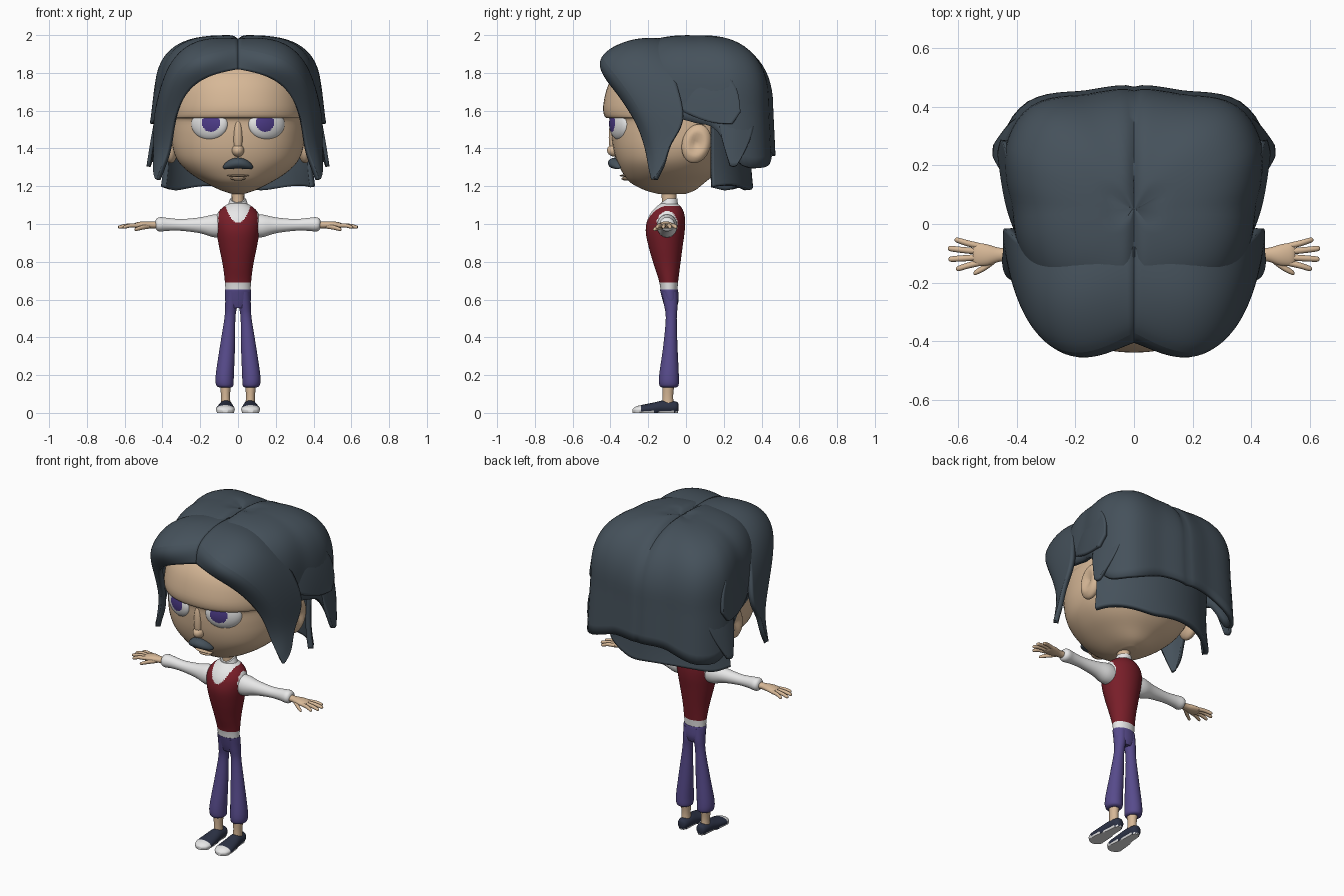
import bpy, bmesh, math
from mathutils import Matrix, Vector

if "Cube" in bpy.data.objects:
    bpy.data.objects.remove(bpy.data.objects["Cube"])

def material(name, *rgb):
    m = bpy.data.materials.new(name)
    m.diffuse_color = (*rgb, 1)
    m.use_nodes = True
    m.node_tree.nodes["Principled BSDF"].inputs["Base Color"].default_value = m.diffuse_color
    return m

HAIR = material("slate hair", .06, .083, .105)
SKIN = material("skin", .68, .48, .31)
WHITE = material("white", .82, .82, .82)
RED = material("dark red", .19, .013, .022)
PURPLE = material("purple cloth", .095, .07, .26)
IRIS = material("iris purple", .075, .045, .25)
NAVY = material("navy shoe", .025, .032, .06)

def finish(name, bm, mats, mirror=False, rule=None, thick=0, sub=0):
    """Turn a bmesh into an object; rule(face centre) gives a material index."""
    bmesh.ops.remove_doubles(bm, verts=bm.verts, dist=1e-5)
    bmesh.ops.recalc_face_normals(bm, faces=bm.faces)
    for f in bm.faces:
        f.smooth = True
        if rule:
            f.material_index = rule(f.calc_center_median())
    me = bpy.data.meshes.new(name)
    bm.to_mesh(me)
    bm.free()
    ob = bpy.data.objects.new(name, me)
    bpy.context.collection.objects.link(ob)
    for m in mats:
        me.materials.append(m)
    if sub:
        s = ob.modifiers.new("smooth", 'SUBSURF')
        s.levels = s.render_levels = sub
        s.boundary_smooth = 'PRESERVE_CORNERS'
    if thick:
        s = ob.modifiers.new("thickness", 'SOLIDIFY')
        s.thickness, s.offset = thick, 0
    if mirror:
        ob.modifiers.new("mirror", 'MIRROR').use_mirror_merge = False
    return ob

def spline(pts, steps):
    """Catmull-Rom through tuples of any length."""
    out, n = [], len(pts)
    for i in range(n - 1):
        a, b, c, d = pts[max(i - 1, 0)], pts[i], pts[i + 1], pts[min(i + 2, n - 1)]
        for k in range(steps):
            t = k / steps
            out.append([q + .5 * t * (r - p + t * (2*p - 5*q + 4*r - s + t * (3*(q - r) + s - p)))
                        for p, q, r, s in zip(a, b, c, d)])
    return out + [list(pts[-1])]

def grid(bm, rows, closed=False):
    vs = [[bm.verts.new(p) for p in r] for r in rows]
    n = len(rows[0])
    for r, s in zip(vs, vs[1:]):
        for j in range(n if closed else n - 1):
            k = (j + 1) % n
            bm.faces.new((r[j], r[k], s[k], s[j]))
    return vs

def loft(name, axis, rings, mats, mirror=False, rule=None, steps=4, seg=32, e=2.0, deform=None):
    """Rings are (position on axis, centre a, centre b, radius a, radius b)."""
    bm, rows = bmesh.new(), []
    for t, a, b, ra, rb in spline(rings, steps):
        row = []
        for j in range(seg):
            c, s = math.cos(math.tau * j / seg), math.sin(math.tau * j / seg)
            u = a + ra * math.copysign(abs(c) ** (2 / e), c)
            v = b + rb * math.copysign(abs(s) ** (2 / e), s)
            p = Vector({'X': (t, u, v), 'Y': (u, t, v), 'Z': (u, v, t)}[axis])
            row.append(deform(p) if deform else p)
        rows.append(row)
    vs = grid(bm, rows, True)
    bm.faces.new(vs[0])
    bm.faces.new(vs[-1])
    return finish(name, bm, mats, mirror, rule)

def ball(name, loc, size, mats, rot=None, mirror=False, rule=None, seg=32, deform=None, cut=None):
    bm = bmesh.new()
    bmesh.ops.create_uvsphere(bm, u_segments=seg, v_segments=seg * 3 // 4, radius=1)
    for v in bm.verts:
        if deform:
            v.co = deform(v.co)
        v.co = Vector([a * b for a, b in zip(v.co, size)])
        v.co = (rot @ v.co if rot else v.co) + Vector(loc)
    if cut:
        bmesh.ops.bisect_plane(bm, geom=bm.verts[:] + bm.edges[:] + bm.faces[:],
                               plane_co=(0, 0, cut), plane_no=(0, 0, 1), clear_outer=True)
    return finish(name, bm, mats, mirror, rule)

def sheet(name, rows, thick, mirror=True):
    bm = bmesh.new()
    grid(bm, rows)
    return finish(name, bm, [HAIR], mirror, thick=thick, sub=3)

# Head: height, front y, back y, half width; the brow steps out above the eyes
face = [(1.16, -.15, .0, .035), (1.18, -.22, .05, .095), (1.22, -.295, .10, .175), (1.27, -.335, .16, .255),
        (1.33, -.365, .21, .315), (1.4, -.385, .27, .345), (1.48, -.395, .30, .355), (1.553, -.4, .32, .358),
        (1.568, -.43, .32, .36), (1.63, -.438, .33, .36), (1.74, -.41, .32, .34), (1.82, -.35, .26, .28),
        (1.89, -.25, .16, .18), (1.93, -.1, .02, .05)]
loft("head", 'Z', [(z, 0, (f + b) / 2, w, (b - f) / 2) for z, f, b, w in face], [SKIN], seg=64, e=2.2)

# Eyes, cut straight under the brow, iris marked by distance
ball("eye", (.15, -.35, 1.53), (.104, .042, .086), [WHITE, IRIS], Matrix.Rotation(math.radians(24), 3, 'Z'),
     True, lambda c: int(math.hypot(c.x - .143, c.z - 1.536) < .048 and c.y < -.35), seg=96, cut=1.568)

# Nose, lips, moustache, ears
ball("nose", (0, -.375, 1.39), (.033, .043, .034), [SKIN])
ball("nose_bridge", (0, -.385, 1.46), (.024, .024, .1), [SKIN])
ball("upper_lip", (0, -.325, 1.256), (.058, .026, .006), [SKIN])
ball("lower_lip", (0, -.316, 1.24), (.04, .026, .01), [SKIN])
ball("moustache", (0, -.375, 1.322), (.08, .038, .029), [HAIR],
     deform=lambda p: Vector((p.x, p.y + .5 * p.x ** 2, p.z - .75 * p.x ** 2)))
ball("ear", (.355, .055, 1.425), (.042, .076, .105), [SKIN], Matrix.Rotation(math.radians(-15), 3, 'X'), True,
     deform=lambda p: Vector((p.x - (1.1 * max(0, .65 - math.hypot(p.y, p.z)) if p.x > 0 else 0), p.y, p.z)))

# Hair cap: angle from the side (-90 front, 90 back), radius, bottom height
CAP = spline([(-90, .40, 1.84), (-60, .40, 1.78), (-40, .41, 1.68), (-20, .405, 1.58), (0, .405, 1.535),
              (14, .44, 1.50), (28, .48, 1.32), (45, .487, 1.30), (67, .415, 1.36), (90, .40, 1.36)], 8)

def cap_at(a):
    a = math.degrees(math.atan2(math.sin(a), abs(math.cos(a))))
    for p, q in zip(CAP, CAP[1:]):
        if a <= q[0] + 1e-6:
            t = (a - p[0]) / (q[0] - p[0])
            return [u + (v - u) * t for u, v in zip(p, q)]
    return CAP[-1]

def cap_point(a, z, off=0):
    n = 2.3 + 1.0 * math.cos(a) ** 2 + .6 * max(0, -math.sin(a))
    u = max(0, (z - 1.62) / .368)
    r = cap_at(a)[1] * max(0, 1 - u ** n) ** (1 / n) * (1 + .12 * max(0, 1.62 - z)) + off
    x = r * math.cos(a)
    part = math.exp(-(x / .02) ** 2)
    return x, .05 + r * math.sin(a) - .006 * part * math.sin(a), z - .02 * u * part

rows = []
for i in range(25):
    angles = [math.tau * j / 96 for j in range(96)]
    rows.append([cap_point(a, 1.988 - (1.988 - cap_at(a)[2]) * (i / 24) ** 2) for a in angles])
bm = bmesh.new()
grid(bm, rows, True)
finish("hair_cap", bm, [HAIR], thick=.024)

# Lower layer of hair at the nape, with a ragged hem
nape = []
for a in range(18, 163, 8):
    c, s = math.cos(math.radians(a)), math.sin(math.radians(a))
    hem = 1.175 + .03 * abs(math.sin(math.radians(a * 2.5)))
    nape.append([(k * .40 * c, .05 + k * .28 * s, z) for z, k in ((1.6, 1.03), (1.45, 1), (1.3, 1.0), (hem, 1.04))])
sheet("nape_hair", nape, .03, False)

# Curtain locks swept from the centre parting to the cheeks (lower edge, middle, upper edge)
sheet("front_lock", [
    [(-.003, -.39, 1.82), (-.003, -.385, 1.93), (-.003, -.22, 1.975), (-.003, -.08, 1.965)],
    [(.15, -.44, 1.80), (.19, -.51, 1.885), (.21, -.27, 2.0), (.22, -.08, 1.96)],
    [(.27, -.37, 1.72), (.345, -.41, 1.81), (.36, -.25, 1.89), (.385, -.08, 1.80)],
    [(.34, -.25, 1.55), (.405, -.24, 1.6), (.43, -.1, 1.6), (.44, .02, 1.55)],
    [(.355, -.2, 1.39), (.40, -.17, 1.42), (.42, -.13, 1.43), (.43, -.09, 1.43)],
    [(.40, -.19, 1.29), (.42, -.165, 1.29), (.43, -.14, 1.3), (.44, -.11, 1.31)],
    [(.42, -.175, 1.235), (.425, -.17, 1.235), (.43, -.165, 1.235), (.435, -.16, 1.24)]], .028)

# Locks lying on the cap, given as (angle, height) with an offset for each row
def cap_lock(name, rows, thick):
    sheet(name, [[cap_point(math.radians(a), z, off) for a, z in r] for off, r in rows], thick)

cap_lock("side_lock", [(-.015, [(-50, 1.74), (-38, 1.84), (-20, 1.93)]),
                       (.012, [(-12, 1.6), (-3, 1.72), (10, 1.86)]),
                       (.016, [(10, 1.53), (17, 1.63), (28, 1.75)]),
                       (.022, [(23, 1.53), (25, 1.55), (28, 1.59)])], .022)
cap_lock("back_wisp", [(-.005, [(16, 1.58), (27, 1.6), (40, 1.58)]),
                       (.012, [(16, 1.48), (25, 1.48), (36, 1.46)]),
                       (.028, [(21, 1.31), (23, 1.30), (25, 1.31)])], .02)

# Neck and collar
loft("neck", 'Z', [(1.04, 0, -.09, .04, .042), (1.13, 0, -.09, .033, .038), (1.21, 0, -.09, .037, .045)], [SKIN])
loft("collar", 'Z', [(1.07, 0, -.092, .068, .06), (1.10, 0, -.092, .054, .05), (1.135, 0, -.09, .042, .045)],
     [WHITE], deform=lambda p: p - Vector((0, 0, .7 * max(0, -.1 - p.y))))

# Shirt and vest: white hem, round neckline and arm holes
def vest(c):
    neckline = c.y < -.09 and c.z > 1.005 + 20 * c.x ** 2
    arm_hole = abs(c.x) > .06 and ((c.y + .1) / .055) ** 2 + ((c.z - 1.0) / .068) ** 2 < 1
    return 0 if c.z < .695 or c.z > 1.095 or neckline or arm_hole else 1

loft("torso", 'Z', [(.645, 0, -.09, .066, .044), (.70, 0, -.092, .07, .051), (.78, 0, -.1, .08, .069),
                    (.88, 0, -.108, .1, .09), (.96, 0, -.11, .114, .103), (1.02, 0, -.105, .119, .1),
                    (1.06, 0, -.098, .106, .087), (1.09, 0, -.092, .078, .066), (1.11, 0, -.09, .045, .042)],
     [WHITE, RED], rule=vest, steps=8, seg=96)

# Sleeves with puffed cuffs
loft("sleeve", 'X', [(.07, -.1, .99, .05, .06), (.13, -.1, .99, .054, .06), (.2, -.1, .993, .041, .042),
                     (.3, -.1, .995, .032, .031), (.37, -.1, .998, .034, .034), (.41, -.1, .998, .04, .038),
                     (.428, -.1, .998, .035, .033), (.436, -.1, .998, .024, .022)], [WHITE], True)

# Hands
loft("palm", 'X', [(.42, -.103, .995, .022, .019), (.46, -.105, .995, .024, .018), (.50, -.106, .995, .036, .019),
                   (.535, -.104, .993, .039, .016), (.55, -.104, .992, .03, .01)], [SKIN], True)
for i, (y0, x1, y1) in enumerate([(-.075, .612, -.055), (-.094, .635, -.084), (-.114, .633, -.12), (-.133, .608, -.152)]):
    xm, ym = (.53 + x1) / 2, (y0 + y1) / 2
    loft(f"finger_{i + 1}", 'X', [(.53, y0, .992, .011, .011), (xm, ym, .992, .0105, .0105),
                                  (x1 - .008, y1, .984, .009, .009), (x1, y1, .983, .003, .003)], [SKIN], True, seg=16)
loft("thumb", 'X', [(.465, -.115, .988, .012, .012), (.505, -.145, .982, .012, .012),
                    (.54, -.165, .972, .009, .009), (.548, -.168, .97, .003, .003)], [SKIN], True, seg=16)

# Trousers
loft("trouser_leg", 'Z', [(.135, .068, -.09, .032, .038), (.148, .07, -.09, .046, .051), (.2, .07, -.09, .048, .052),
                          (.35, .056, -.083, .04, .038), (.5, .043, -.078, .029, .029), (.57, .036, -.08, .032, .036),
                          (.64, .032, -.088, .034, .042)], [PURPLE], True)
loft("trouser_seat", 'Z', [(.555, 0, -.08, .05, .03), (.59, 0, -.081, .067, .041), (.64, 0, -.088, .07, .047),
                           (.652, 0, -.09, .069, .047)], [PURPLE])

# Ankles and shoes with white toe cap and sole
loft("ankle", 'Z', [(.03, .065, -.095, .027, .032), (.09, .066, -.096, .024, .028), (.16, .067, -.093, .03, .033)],
     [SKIN], True)
loft("shoe", 'Y', [(-.04, .063, .03, .012, .018), (-.048, .063, .03, .026, .028), (-.07, .063, .03, .034, .033),
                   (-.12, .064, .03, .038, .036), (-.17, .066, .024, .045, .031), (-.23, .067, .018, .05, .025),
                   (-.265, .067, .015, .04, .019), (-.283, .067, .013, .015, .008)], [NAVY, WHITE], True,
     lambda c: int(c.z < .006 or c.y < -.238), steps=6,
     deform=lambda p: Vector((p.x, p.y, max(p.z, 0) if p.z > .008 else 0)))

bpy.ops.object.select_all(action='SELECT')
bpy.context.view_layer.objects.active = bpy.data.objects["head"]
bpy.ops.object.shade_smooth_by_angle(angle=math.radians(50))
